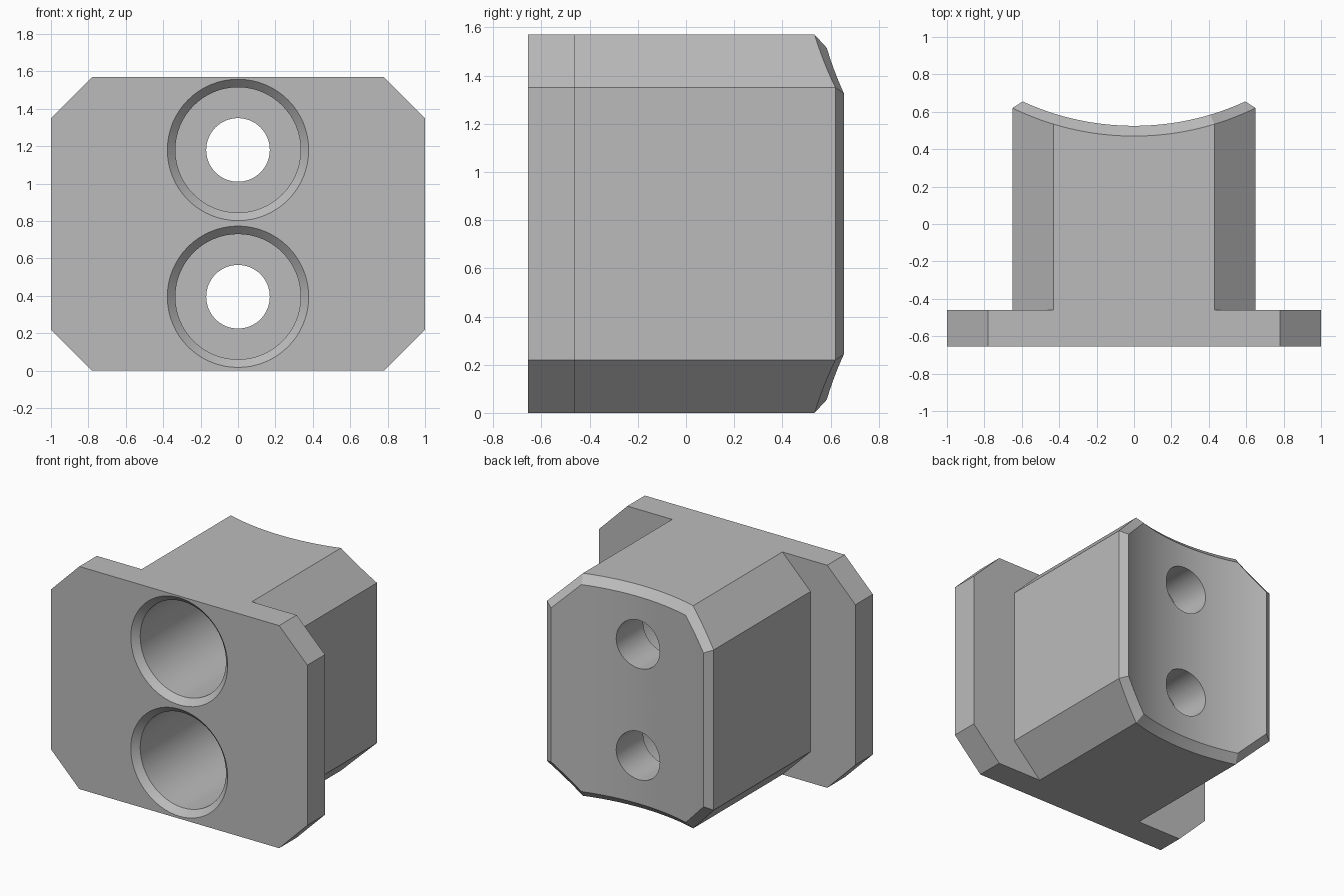
import bpy, bmesh, math

cube = bpy.data.objects.get("Cube")
if cube:
    bpy.data.objects.remove(cube)

HALF_H = 0.785       # half height, block is centred on this level
CORE = 0.43          # half width of the flat top of the block
CHAMFER = 0.22       # corner cut
BEVEL = 0.055        # bevel around the curved back
ARC_Y, ARC_R = 1.952, 1.427
CORE_SEGS, CUT_SEGS = 28, 6

grey = bpy.data.materials.new("Grey metal")
grey.use_nodes = True
colour = (0.5, 0.5, 0.5, 1)
grey.diffuse_color = colour
grey.node_tree.nodes["Principled BSDF"].inputs["Base Color"].default_value = colour


def arc(radius):
    return lambda x: ARC_Y - math.sqrt(radius * radius - x * x)


def ring(bm, core, shoulder, tip, half_h, drop, depth):
    """Chamfered outline: columns left to right on top, then back underneath."""
    cols = [(core * (2 * i / CORE_SEGS - 1), half_h) for i in range(CORE_SEGS + 1)]
    cut = [(shoulder + (tip - shoulder) * i / CUT_SEGS, half_h - drop * i / CUT_SEGS)
           for i in range(CUT_SEGS + 1)]
    cols = [(-x, h) for x, h in reversed(cut)] + cols + cut
    pts = [(x, h) for x, h in cols] + [(x, -h) for x, h in reversed(cols)]
    return [bm.verts.new((x, depth(x), HALF_H + z)) for x, z in pts]


# Flange, block and bevelled concave back as one lofted body
bm = bmesh.new()
shrink = BEVEL * math.tan(math.pi / 8)
rings = [
    ring(bm, CORE, 0.78, 1.0, HALF_H, CHAMFER, lambda x: -0.655),
    ring(bm, CORE, 0.78, 1.0, HALF_H, CHAMFER, lambda x: -0.46),
    ring(bm, CORE, CORE, CORE + CHAMFER, HALF_H, CHAMFER, lambda x: -0.46),
    ring(bm, CORE, CORE, CORE + CHAMFER, HALF_H, CHAMFER, arc(ARC_R + BEVEL)),
    ring(bm, CORE - shrink, CORE - shrink, CORE + CHAMFER - BEVEL,
         HALF_H - BEVEL, CHAMFER - BEVEL + shrink, arc(ARC_R)),
]
n = len(rings[0])
for a, b in zip(rings, rings[1:]):
    for i in range(n):
        j = (i + 1) % n
        bm.faces.new((a[i], a[j], b[j], b[i]))
bm.faces.new(rings[0])
back = rings[-1]
for i in range(n // 2 - 1):
    bm.faces.new((back[i], back[i + 1], back[n - 2 - i], back[n - 1 - i]))
bmesh.ops.remove_doubles(bm, verts=bm.verts[:], dist=0.0005)
bmesh.ops.recalc_face_normals(bm, faces=bm.faces[:])
mesh = bpy.data.meshes.new("mounting_block")
bm.to_mesh(mesh)
bm.free()
block = bpy.data.objects.new("mounting_block", mesh)
bpy.context.collection.objects.link(block)
mesh.materials.append(grey)


def hole_cutter(z, sides=64):
    """Countersunk bore with a smaller through hole, turned about the y axis."""
    profile = [(0.398, -0.675), (0.335, -0.612), (0.335, 0.235), (0.17, 0.235), (0.17, 0.9)]
    bm = bmesh.new()
    loops = [[bm.verts.new((r * math.cos(2 * math.pi * i / sides), y,
                            z + r * math.sin(2 * math.pi * i / sides)))
              for i in range(sides)] for r, y in profile]
    for a, b in zip(loops, loops[1:]):
        for i in range(sides):
            j = (i + 1) % sides
            bm.faces.new((a[i], a[j], b[j], b[i]))
    bm.faces.new(loops[0])
    bm.faces.new(loops[-1])
    bmesh.ops.recalc_face_normals(bm, faces=bm.faces[:])
    me = bpy.data.meshes.new("hole_cutter")
    bm.to_mesh(me)
    bm.free()
    me.materials.append(grey)
    obj = bpy.data.objects.new("hole_cutter", me)
    obj.hide_render = True
    bpy.context.collection.objects.link(obj)
    return obj


# Two stepped bolt holes
bpy.ops.object.select_all(action='DESELECT')
bpy.context.view_layer.objects.active = block
block.select_set(True)
for z in (0.395, 1.18):
    cutter = hole_cutter(z)
    mod = block.modifiers.new("bolt_hole", 'BOOLEAN')
    mod.operation = 'DIFFERENCE'
    mod.solver = 'EXACT'
    mod.object = cutter
    bpy.ops.object.modifier_apply(modifier=mod.name)
    bpy.data.objects.remove(cutter)

bpy.ops.object.shade_smooth_by_angle(angle=math.radians(25))
